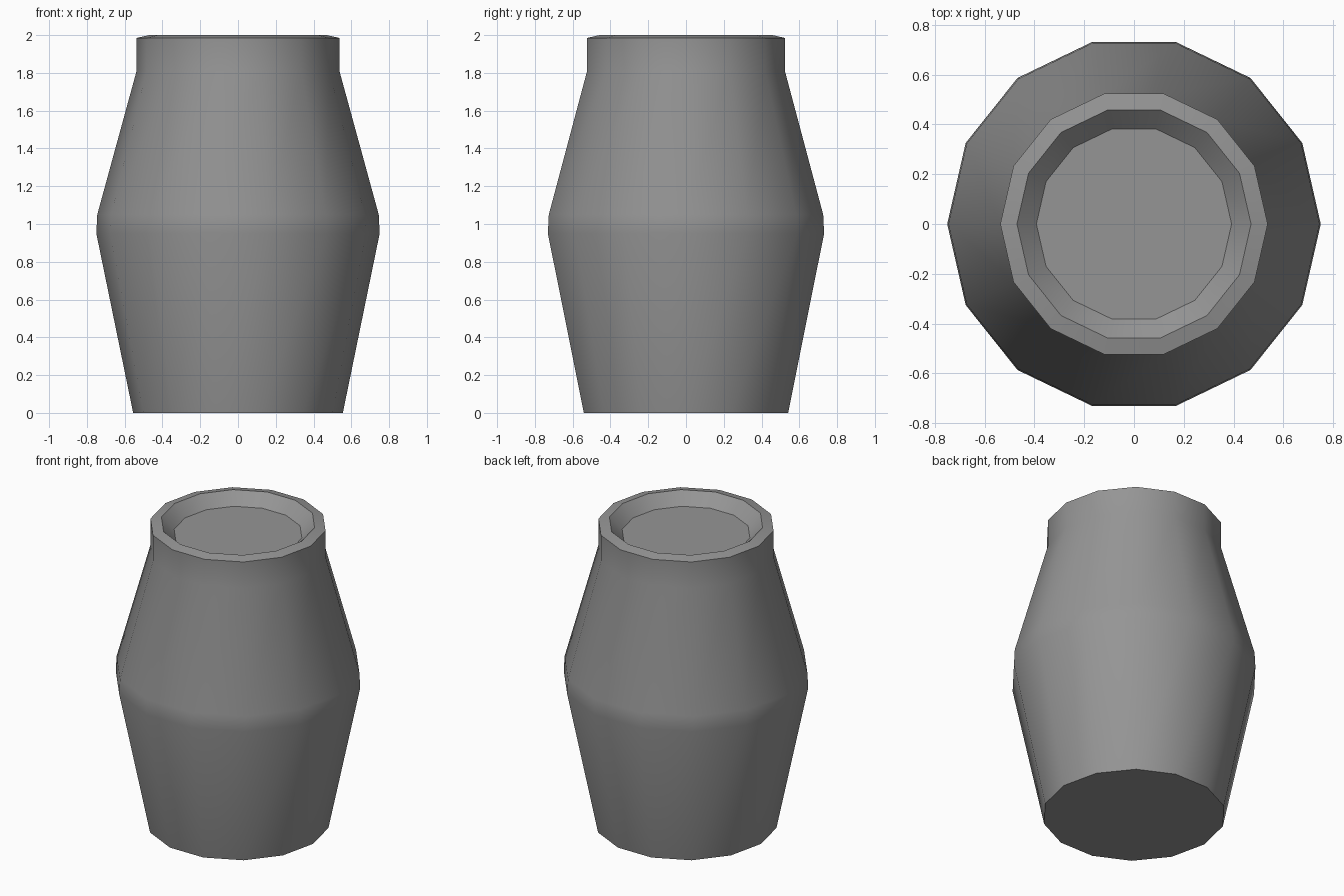
import bpy, bmesh
from math import cos, sin, pi, radians

if "Cube" in bpy.data.objects:
    bpy.data.objects.remove(bpy.data.objects["Cube"])

SIDES = 14
# Outer wall, rim and recessed lid as (radius, height)
PROFILE = [(0.555, 0.0), (0.75, 0.95), (0.745, 1.05), (0.537, 1.81),
           (0.537, 1.985), (0.47, 2.0), (0.392, 1.925)]

# Barrel-shaped pot: stacked rings joined by quads
bm = bmesh.new()
rings = [[bm.verts.new((r * cos(2 * pi * i / SIDES), r * sin(2 * pi * i / SIDES), z))
          for i in range(SIDES)] for r, z in PROFILE]
for low, high in zip(rings, rings[1:]):
    for i in range(SIDES):
        j = (i + 1) % SIDES
        bm.faces.new((low[i], low[j], high[j], high[i]))

# Base and recessed lid
bm.faces.new(rings[0][::-1])
bm.faces.new(rings[-1])

mesh = bpy.data.meshes.new("pot")
bm.to_mesh(mesh)
bm.free()
pot = bpy.data.objects.new("pot", mesh)
bpy.context.collection.objects.link(pot)

# Dark grey finish
dark_grey = bpy.data.materials.new("dark_grey")
dark_grey.diffuse_color = (0.3, 0.3, 0.3, 1)
dark_grey.use_nodes = True
dark_grey.node_tree.nodes["Principled BSDF"].inputs["Base Color"].default_value = dark_grey.diffuse_color
mesh.materials.append(dark_grey)

# Smooth walls, crisp rim and base
bpy.context.view_layer.objects.active = pot
pot.select_set(True)
bpy.ops.object.shade_smooth_by_angle(angle=radians(30))
